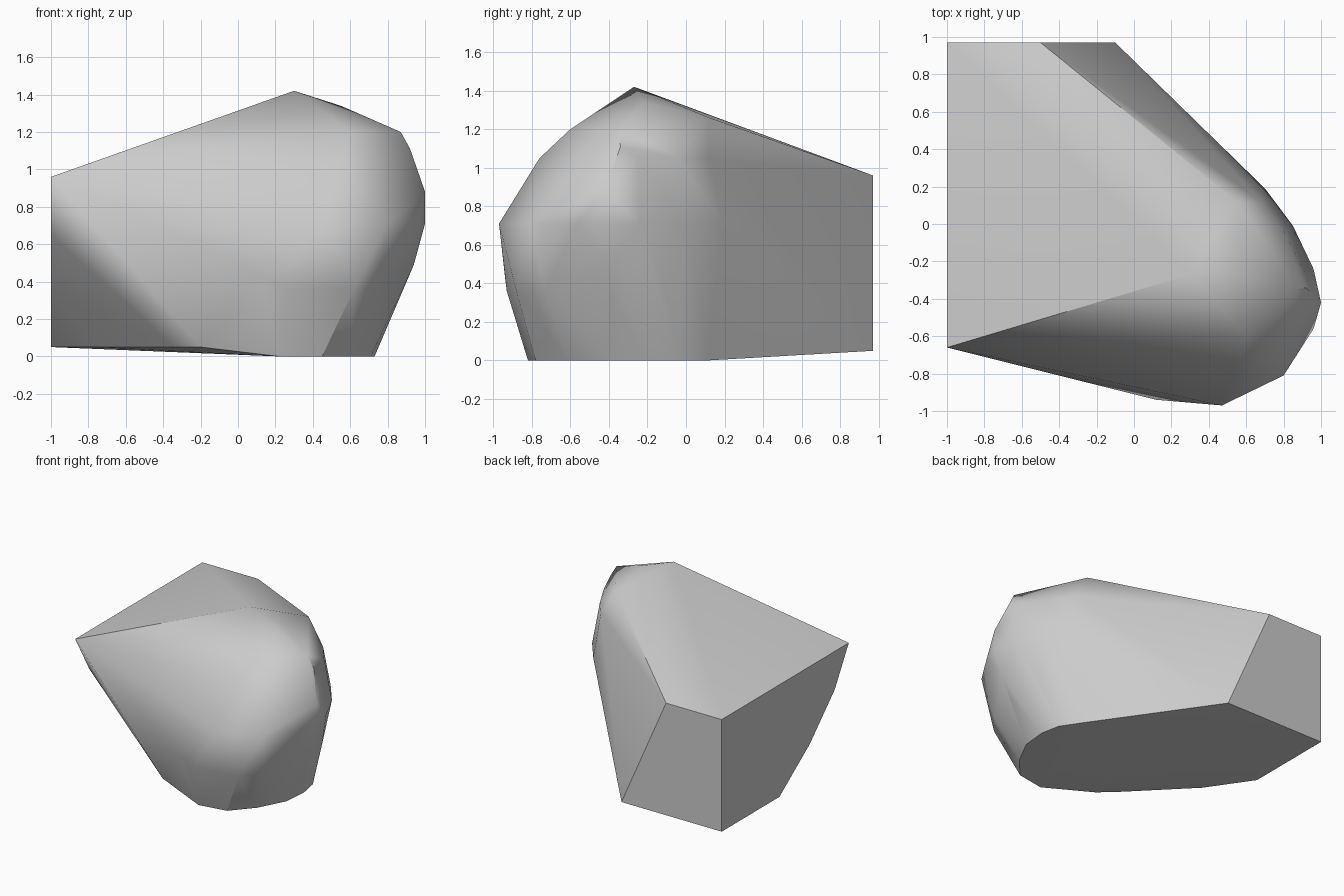
import bpy
import bmesh
import math
from mathutils import Vector

old_cube = bpy.data.objects.get("Cube")
if old_cube:
    bpy.data.objects.remove(old_cube, do_unlink=True)


def make_material(name, colour):
    mat = bpy.data.materials.new(name)
    mat.use_nodes = True
    mat.diffuse_color = colour
    shader = mat.node_tree.nodes["Principled BSDF"]
    shader.inputs["Base Color"].default_value = colour
    shader.inputs["Roughness"].default_value = 0.9
    return mat


def on_side(x, outline):
    """Points of a (y, z) outline lying on the plane at x."""
    return [Vector((x, y, z)) for y, z in outline]


def on_back(y, outline):
    """Points of an (x, z) outline lying on the plane at y."""
    return [Vector((x, y, z)) for x, z in outline]


def at_height(z, outline):
    """Points of an (x, y) outline lying on the plane at z."""
    return [Vector((x, y, z)) for x, y in outline]


corners = []

# Flat cut on the right side, with a curved lower front edge
corners += on_side(-1, [(.97, .96), (.97, .05), (.23, .05), (-.16, .33),
                        (-.48, .65), (-.66, .96)])

# Flat cut at the back
corners += on_back(.97, [(-.1, .05), (-.5, .96)])

# Underside resting on the ground, rising a little to the right
corners += at_height(0, [(.22, -.82), (.45, -.78), (.6, -.61), (.71, -.4),
                         (.73, -.2), (.7, -.04), (.6, .11)])
corners += at_height(.05, [(-.76, -.12), (-.34, -.55), (-.2, -.68)])

# Low belt of the rounded front
corners += at_height(.36, [(.25, -.93), (.62, -.88), (.74, -.73), (.88, -.4), (.82, -.1)])
corners += at_height(.44, [(.12, -.94)])
corners += at_height(.49, [(.94, -.4)])

# Widest belt
corners += at_height(.71, [(.47, -.97), (.8, -.81), (.96, -.56), (1, -.42),
                           (.96, -.24), (.85, -.01), (.7, .19)])

# Shoulder below the crown
corners += at_height(.88, [(1, -.42)])
corners += at_height(1.05, [(.55, -.76), (.91, -.25), (.8, -.04), (.68, .12)])
corners += at_height(1.11, [(.92, -.34)])

# Crown facets and peak
corners += at_height(1.2, [(.6, -.6), (.87, -.35)])
corners += at_height(1.26, [(.55, .12)])
corners += at_height(1.34, [(.55, -.22)])
corners += at_height(1.42, [(.3, -.27)])

# Wrap the corners into one solid boulder
bm = bmesh.new()
for corner in corners:
    bm.verts.new(corner)
bmesh.ops.convex_hull(bm, input=bm.verts[:])
spare = [v for v in bm.verts if not v.link_faces]
bmesh.ops.delete(bm, geom=spare, context="VERTS")
bmesh.ops.dissolve_limit(bm, angle_limit=math.radians(1),
                         verts=bm.verts[:], edges=bm.edges[:])
bmesh.ops.recalc_face_normals(bm, faces=bm.faces[:])

mesh = bpy.data.meshes.new("boulder")
bm.to_mesh(mesh)
bm.free()
mesh.materials.append(make_material("stone grey", (.6, .6, .6, 1)))

boulder = bpy.data.objects.new("boulder", mesh)
bpy.context.collection.objects.link(boulder)

# Soft facets with crisp cut edges; broad faces stay flat
bpy.ops.object.select_all(action="DESELECT")
boulder.select_set(True)
bpy.context.view_layer.objects.active = boulder
bpy.ops.object.shade_smooth_by_angle(angle=math.radians(35))
weighted = boulder.modifiers.new("flatten_broad_faces", "WEIGHTED_NORMAL")
weighted.keep_sharp = True
